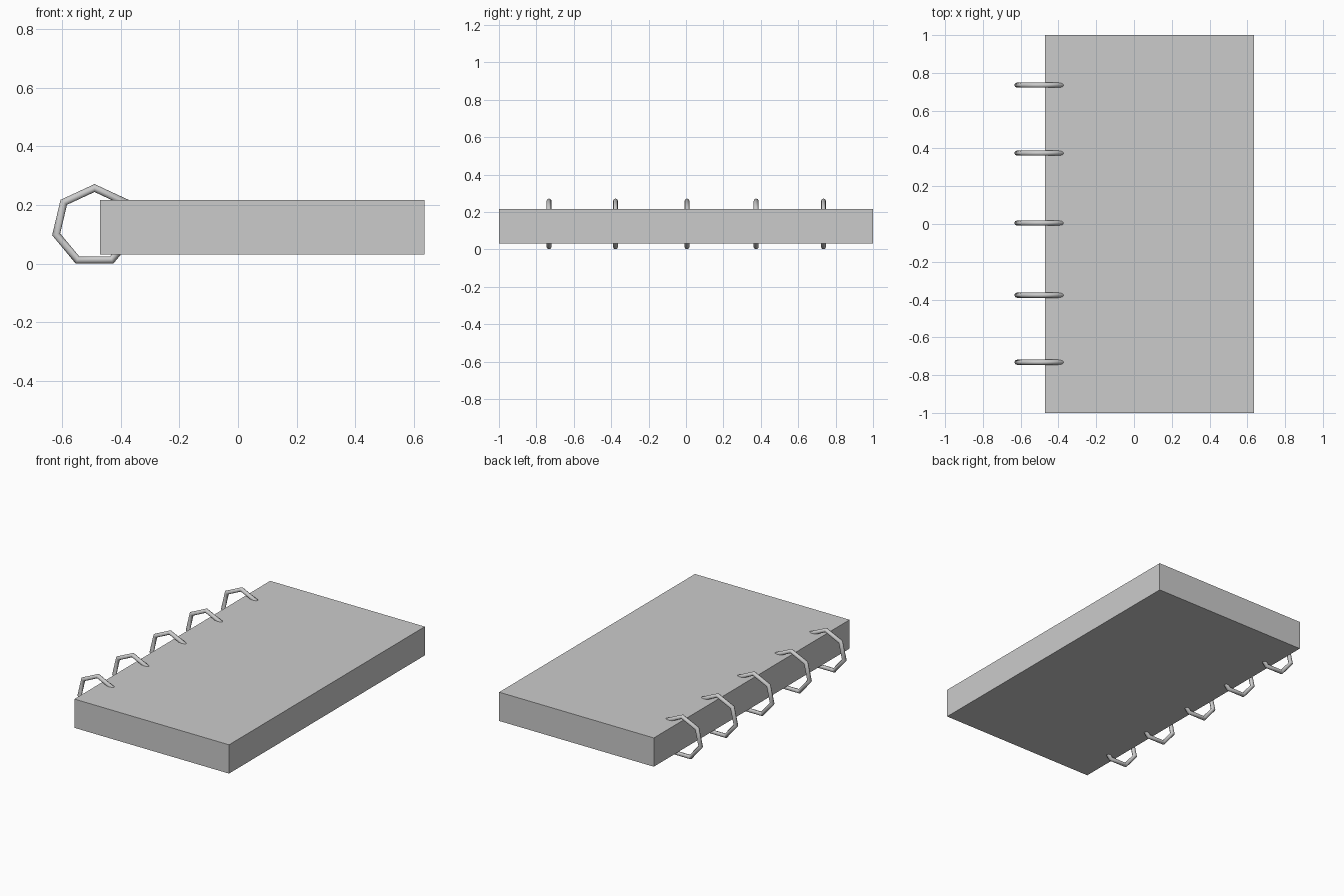
import bpy
from math import pi

if "Cube" in bpy.data.objects:
    bpy.data.objects.remove(bpy.data.objects["Cube"])

# Pad block
x0, x1, z0, z1 = -0.47, 0.636, 0.031, 0.217
bpy.ops.mesh.primitive_cube_add(size=1, location=((x0 + x1) / 2, 0, (z0 + z1) / 2))
pad = bpy.context.object
pad.name = "notebook_pad"
pad.scale = (x1 - x0, 2, z1 - z0)
bpy.ops.object.transform_apply(location=False, rotation=False, scale=True)

# Seven-sided binding rings, one corner pointing up, flat at the bottom
RING_Y = (-0.732, -0.377, 0.005, 0.375, 0.735)
for i, y in enumerate(RING_Y):
    bpy.ops.mesh.primitive_torus_add(
        major_segments=7, minor_segments=8,
        major_radius=0.129, minor_radius=0.0135,
        location=(-0.489, y, 0.129), rotation=(pi / 2, -pi / 2, 0))
    ring = bpy.context.object
    ring.name = f"binding_ring_{i + 1}"
    ring.scale = (1, 1.04, 1)
    bpy.ops.object.transform_apply(location=False, rotation=True, scale=True)
    bpy.ops.object.shade_smooth_by_angle(angle=pi / 3.5)
